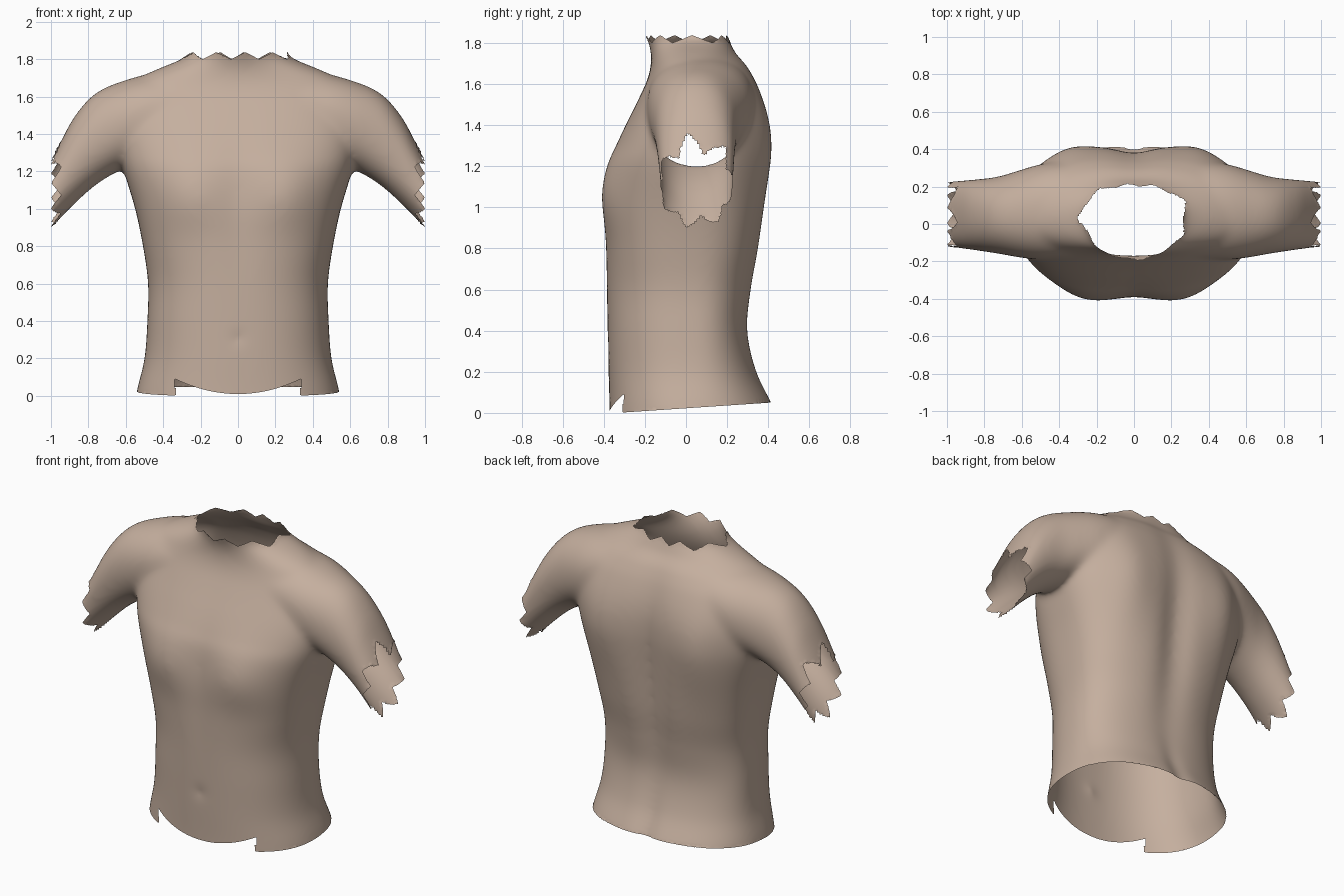
import bpy, bmesh, math
from math import exp, sin, cos, pi

if "Cube" in bpy.data.objects:
    bpy.data.objects.remove(bpy.data.objects["Cube"])

# torso rings: z, half width, front y, back y, squareness
TORSO = [(-.15, .57, -.37, .5, 2.3), (.03, .54, -.372, .43, 2.3), (.2, .5, -.377, .348, 2.35),
         (.4, .485, -.382, .305, 2.4), (.6, .481, -.387, .325, 2.4), (.8, .508, -.392, .36, 2.55),
         (1.0, .55, -.395, .385, 2.65), (1.2, .61, -.375, .405, 2.65), (1.3, .635, -.34, .41, 2.6),
         (1.4, .645, -.295, .405, 2.55), (1.5, .64, -.245, .385, 2.5), (1.6, .625, -.197, .35, 2.4),
         (1.66, .595, -.177, .32, 2.2), (1.7, .535, -.17, .295, 2.1), (1.75, .425, -.17, .25, 2),
         (1.8, .305, -.182, .225, 2), (1.84, .26, -.2, .205, 2), (1.95, .24, -.24, .19, 2)]
# arm rings: x, bottom z, top z, front y, back y
ARM = [(.3, 1.3, 1.745, -.19, .33), (.42, 1.27, 1.73, -.19, .33), (.52, 1.24, 1.712, -.19, .315),
       (.62, 1.21, 1.682, -.178, .285), (.72, 1.155, 1.643, -.16, .255), (.8, 1.095, 1.585, -.148, .243),
       (.88, 1.02, 1.485, -.137, .237), (.94, .96, 1.375, -.13, .232), (1.0, .895, 1.255, -.127, .227),
       (1.1, .79, 1.06, -.12, .22)]


def sample(rows, steps):
    """Catmull-Rom rows between the key rings"""
    out = []
    for i in range(len(rows) - 1):
        a, b, c, d = (rows[max(0, min(len(rows) - 1, i + k))] for k in (-1, 0, 1, 2))
        for s in range(steps):
            t = s / steps
            out.append([.5 * (2*q + (r - p)*t + (2*p - 5*q + 4*r - w)*t*t + (3*q - p - 3*r + w)*t**3)
                        for p, q, r, w in zip(a, b, c, d)])
    return out + [list(rows[-1])]


def power(v, e):
    return math.copysign(abs(v) ** e, v)


def bump(v, centre, width):
    return exp(-((v - centre) / width) ** 2)


def torso_point(row, a):
    z, w, yf, yb, n = row
    x, s = w * power(cos(a), 2 / n), power(sin(a), 2 / n)
    yc = .03 + .03 * max(0, min(1, (z - 1.72) / .1))
    y = yc + s * ((yb - yc) if s > 0 else (yc - yf))
    k = min(1, abs(s) * 1.2)
    if s > 0:      # shoulder blades, spine groove
        y += k * .03 * bump(abs(x), .34, .14) * bump(z, 1.28, .28)
        y -= k * (.04 * bump(x, 0, .1) * bump(z, 1.05, .6) + .025 * bump(x, 0, .05) * bump(z, 0, .25))
    else:          # chest, breastbone, navel
        y -= k * .033 * bump(abs(x), .26, .16) * bump(z, 1.08, .17)
        y += k * (.008 * bump(x, 0, .08) * bump(z, 1.0, .4) + .015 * bump(x, 0, .025) * bump(z, .31, .025))
    return x, y, z


def arm_point(side):
    def point(row, a):
        x, zb, zt, yf, yb = row
        return (side * x, (yf + yb) / 2 + (yb - yf) / 2 * power(cos(a), .92),
                (zb + zt) / 2 + (zt - zb) / 2 * power(sin(a), .92))
    return point


def loft(bm, rows, point, n=128):
    rings = [[bm.verts.new(point(r, 2 * pi * i / n)) for i in range(n)] for r in rows]
    for p, q in zip(rings, rings[1:]):
        for i in range(n):
            bm.faces.new((p[i], p[(i + 1) % n], q[(i + 1) % n], q[i]))
    bm.faces.new(rings[0])
    bm.faces.new(rings[-1])


# solid torso and arms
bm = bmesh.new()
loft(bm, sample(TORSO, 8), torso_point)
for side in (1, -1):
    loft(bm, sample(ARM, 6), arm_point(side))
bmesh.ops.recalc_face_normals(bm, faces=bm.faces)
mesh = bpy.data.meshes.new("torso_shell")
bm.to_mesh(mesh)
bm.free()
torso = bpy.data.objects.new("torso_shell", mesh)
bpy.context.collection.objects.link(torso)

# fuse into one skin
fuse = torso.modifiers.new("fuse", 'REMESH')
fuse.mode, fuse.voxel_size = 'VOXEL', .012
soft = torso.modifiers.new("soften", 'SMOOTH')
soft.factor, soft.iterations = .5, 45
fused = bpy.data.meshes.new_from_object(torso.evaluated_get(bpy.context.evaluated_depsgraph_get()))
torso.modifiers.clear()
torso.data = fused


# torn edges
def zigzag(t):
    return abs((t % 1) * 2 - 1)


def hem(c):
    if c.y < -.1 and abs(c.x) < .335:
        return .01 + .08 * (c.x / .335) ** 2
    return .003 + .047 * (c.y + .29) / .7


def collar(c):
    return 1.8 + .038 * zigzag(9 * math.atan2(c.y - .03, c.x) / (2 * pi))


def cuff(c):
    return .945 + .055 * zigzag(8 * math.atan2(c.z - 1.1, c.y - .05) / (2 * pi) + .3)


bm = bmesh.new()
bm.from_mesh(fused)
gone = []
for f in bm.faces:
    c = f.calc_center_median()
    if c.z < hem(c) or c.z > collar(c) or abs(c.x) > cuff(c):
        gone.append(f)
bmesh.ops.delete(bm, geom=gone, context='FACES')
for v in bm.verts:
    if v.is_boundary:
        c = v.co
        if abs(c.x) > .85:
            if abs(abs(c.x) - cuff(c)) < .03:
                c.x = math.copysign(cuff(c), c.x)
        else:
            edge = collar(c) if c.z > 1 else hem(c)
            if abs(c.z - edge) < .02:
                c.z = edge
    v.co.z = max(0, v.co.z)
for f in bm.faces:
    f.smooth = True
bm.to_mesh(fused)
bm.free()

skin = bpy.data.materials.new("skin")
skin.diffuse_color = (.56, .43, .345, 1)
skin.use_nodes = True
skin.node_tree.nodes["Principled BSDF"].inputs["Base Color"].default_value = skin.diffuse_color
fused.materials.clear()
fused.materials.append(skin)
